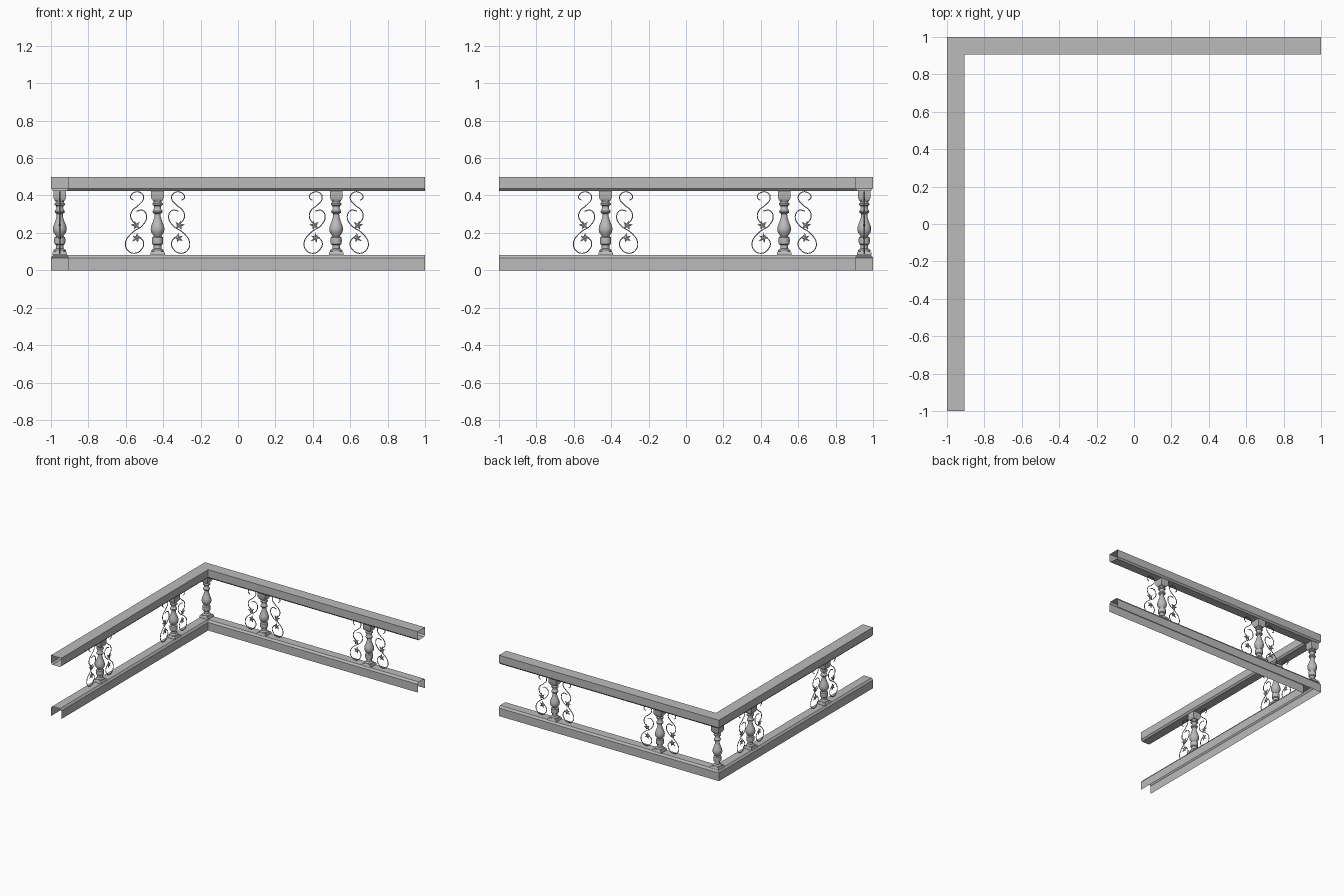
import bpy
import bmesh
import math
from mathutils import Vector

cube = bpy.data.objects.get("Cube")
if cube:
    bpy.data.objects.remove(cube, do_unlink=True)

grey = bpy.data.materials.new("stone grey")
grey.use_nodes = True
grey.diffuse_color = (0.5, 0.5, 0.5, 1)
grey.node_tree.nodes["Principled BSDF"].inputs["Base Color"].default_value = (0.5, 0.5, 0.5, 1)

CENTRE = 0.953   # distance of both rail centre lines from the middle
HALF = 0.047     # half the rail width


def add_object(name, data):
    ob = bpy.data.objects.new(name, data)
    bpy.context.collection.objects.link(ob)
    data.materials.append(grey)
    return ob


def mesh_object(name, bm):
    bmesh.ops.recalc_face_normals(bm, faces=bm.faces)
    mesh = bpy.data.meshes.new(name)
    bm.to_mesh(mesh)
    bm.free()
    return add_object(name, mesh)


def rail(name, profile, closed):
    """Sweep a thin-walled profile round the mitred corner."""
    bm = bmesh.new()
    rows = []
    for u, z in profile:
        side = -CENTRE + u
        rows.append([bm.verts.new(p) for p in ((side, -1, z), (side, -side, z), (1, -side, z))])
    pairs = list(zip(rows, rows[1:]))
    if closed:
        pairs.append((rows[-1], rows[0]))
    for a, b in pairs:
        for i in range(2):
            bm.faces.new((a[i], a[i + 1], b[i + 1], b[i]))
    return mesh_object(name, bm)


def stack(bm, rings, sides, turn=0.0):
    """Closed solid through rings of (radius, z)."""
    loops = []
    for r, z in rings:
        angles = [turn + 2 * math.pi * i / sides for i in range(sides)]
        loops.append([bm.verts.new((r * math.cos(a), r * math.sin(a), z)) for a in angles])
    for a, b in zip(loops, loops[1:]):
        for i in range(sides):
            j = (i + 1) % sides
            bm.faces.new((a[i], a[j], b[j], b[i]))
    bm.faces.new(loops[0])
    bm.faces.new(loops[-1])


# Handrail is a closed tube, bottom rail an open channel
rail("handrail", [(-HALF, 0.5), (-HALF, 0.438), (-0.035, 0.425),
                  (0.035, 0.425), (HALF, 0.438), (HALF, 0.5)], True)
rail("bottom_rail", [(-HALF, 0), (-HALF, 0.067), (-0.035, 0.083),
                     (0.035, 0.083), (HALF, 0.067), (HALF, 0)], False)

# Turned baluster with square cap and plinth
TURNING = [(0.034, 0.098), (0.032, 0.108), (0.021, 0.116), (0.021, 0.135), (0.029, 0.141),
           (0.030, 0.160), (0.029, 0.176), (0.020, 0.182), (0.023, 0.188), (0.034, 0.203),
           (0.037, 0.220), (0.034, 0.238), (0.025, 0.260), (0.017, 0.285), (0.016, 0.302),
           (0.025, 0.308), (0.027, 0.316), (0.022, 0.324), (0.018, 0.332), (0.020, 0.345),
           (0.028, 0.350), (0.028, 0.357), (0.021, 0.364), (0.024, 0.380)]


def baluster(name, x, y):
    bm = bmesh.new()
    stack(bm, TURNING, 20)
    root2, quarter = math.sqrt(2), math.pi / 4
    stack(bm, [(h * root2, z) for h, z in ((0.039, 0.082), (0.039, 0.092), (0.033, 0.101))], 4, quarter)
    stack(bm, [(h * root2, z) for h, z in ((0.025, 0.371), (0.034, 0.387), (0.034, 0.428))], 4, quarter)
    ob = mesh_object(name, bm)
    ob.location = (x, y, 0)
    bpy.context.view_layer.objects.active = ob
    bpy.ops.object.select_all(action="DESELECT")
    ob.select_set(True)
    bpy.ops.object.shade_smooth_by_angle(angle=math.radians(40))


# Scroll paths: distance from the baluster and height
UPPER = [(0.128, 0.374), (0.144, 0.39), (0.123, 0.417), (0.086, 0.412), (0.075, 0.385),
         (0.102, 0.348), (0.134, 0.321), (0.144, 0.289), (0.128, 0.257), (0.102, 0.241)]
LOWER = [(0.112, 0.316), (0.08, 0.321), (0.059, 0.289), (0.08, 0.241), (0.134, 0.203),
         (0.171, 0.15), (0.16, 0.107), (0.123, 0.091), (0.086, 0.112), (0.075, 0.15), (0.107, 0.187)]


def scroll(name, side, x, y, turn):
    curve = bpy.data.curves.new(name, "CURVE")
    curve.dimensions = "3D"
    curve.bevel_depth = 0.003
    curve.bevel_resolution = 1
    curve.resolution_u = 6
    curve.use_fill_caps = True
    for path in (UPPER, LOWER):
        spline = curve.splines.new("BEZIER")
        spline.bezier_points.add(len(path) - 1)
        for point, (d, z) in zip(spline.bezier_points, path):
            point.co = (side * d, 0, z)
            point.handle_left_type = point.handle_right_type = "AUTO"
    ob = add_object(name, curve)
    ob.location = (x, y, 0)
    ob.rotation_euler.z = turn


# Five-lobed leaf, drawn as lobe tips with notches between them
LOBES = [(-90, 0.024), (-15, 0.03), (50, 0.026), (115, 0.03), (190, 0.026)]


def leaves(name, side, x, y, turn):
    bm = bmesh.new()
    for d, z, tilt in ((0.117, 0.24, 25), (0.112, 0.172, -20)):
        outline = []
        for i, (angle, reach) in enumerate(LOBES):
            following = LOBES[(i + 1) % len(LOBES)][0] + (360 if i == len(LOBES) - 1 else 0)
            for a, r in ((angle, reach), ((angle + following) / 2, 0.011)):
                a = math.radians(a + tilt)
                outline.append((side * (d + r * math.cos(a)), z + r * math.sin(a)))
        front, back = ([bm.verts.new((u, depth, v)) for u, v in outline] for depth in (-0.002, 0.002))
        tops = [bm.verts.new((side * d, depth, z)) for depth in (-0.006, 0.006)]
        for i in range(len(outline)):
            j = (i + 1) % len(outline)
            bm.faces.new((front[i], front[j], tops[0]))
            bm.faces.new((back[j], back[i], tops[1]))
            bm.faces.new((front[j], front[i], back[i], back[j]))
    ob = mesh_object(name, bm)
    ob.location = (x, y, 0)
    ob.rotation_euler.z = turn


# Corner post, then two decorated balusters on each arm
baluster("corner_baluster", -CENTRE, CENTRE)
for label, along in (("near", -0.43), ("far", 0.525)):
    for arm, x, y, turn in (("back", along, CENTRE, 0), ("side", -CENTRE, along, math.pi / 2)):
        baluster(f"{arm}_{label}_baluster", x, y)
        for hand, side in (("a", 1), ("b", -1)):
            scroll(f"{arm}_{label}_scroll_{hand}", side, x, y, turn)
            leaves(f"{arm}_{label}_leaves_{hand}", side, x, y, turn)
